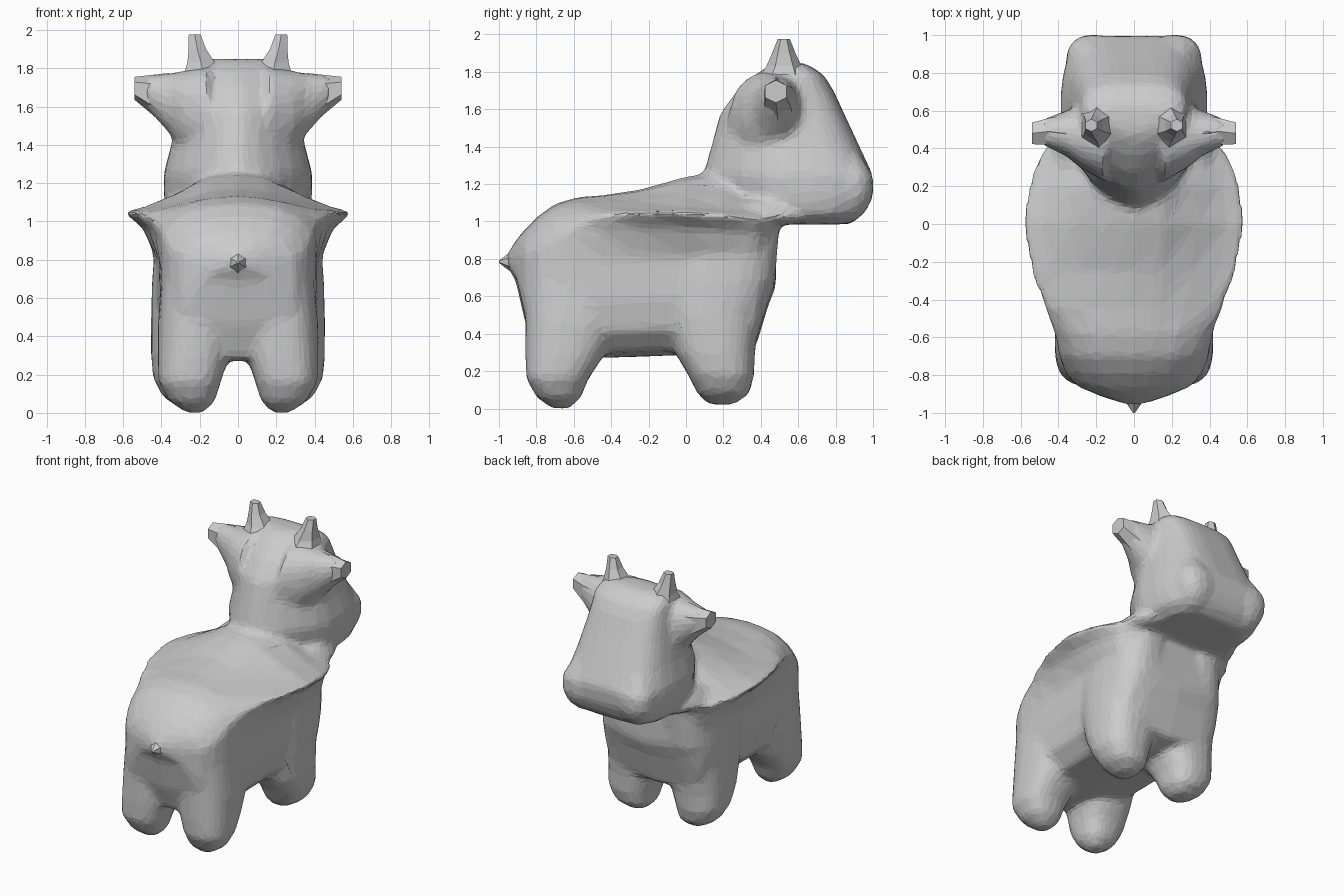
import bpy, bmesh, math


def loft(bm, rings):
    """Skin a closed tube through equal-length rings of points and cap it."""
    loops = [[bm.verts.new(p) for p in ring] for ring in rings]
    n = len(loops[0])
    for a, b in zip(loops, loops[1:]):
        for i in range(n):
            bm.faces.new((a[i], a[(i + 1) % n], b[(i + 1) % n], b[i]))
    bm.faces.new(loops[0][::-1])
    bm.faces.new(loops[-1])


def oval(c0, c1, d0, d1, front=2.5, back=None, n=24):
    """Superellipse spanning c0..c1 and d0..d1; the low-d half may differ."""
    pts = []
    for i in range(n):
        t = 2 * math.pi * (i + 0.5) / n
        c, s = math.cos(t), math.sin(t)
        e = front if s > 0 or back is None else back
        u = math.copysign(abs(c) ** (2 / e), c)
        v = math.copysign(abs(s) ** (2 / e), s)
        pts.append(((c0 + c1) / 2 + u * (c1 - c0) / 2,
                    (d0 + d1) / 2 + v * (d1 - d0) / 2))
    return pts


def z_loft(bm, rows, front=2.5, back=None, n=24):
    """Rows are (z, x0, x1, y0, y1)."""
    loft(bm, [[(x, y, r[0]) for x, y in oval(*r[1:], front, back, n)] for r in rows])


def finish(bm, name):
    bmesh.ops.recalc_face_normals(bm, faces=bm.faces)
    me = bpy.data.meshes.new(name)
    bm.to_mesh(me)
    bm.free()
    ob = bpy.data.objects.new(name, me)
    bpy.context.collection.objects.link(ob)
    return ob


def torso_ring(y, zt, rim, rz, bw, zb):
    """Cross-section with a back, a side rim and a belly."""
    k = min(1, max(0, (rim - bw) / 0.11))
    d, h = zt - rz, rz - zb
    half = [(0.25 * rim, zt - (0.04 + 0.06 * k) * d),
            (0.55 * rim, zt - (0.15 + 0.37 * k) * d),
            (0.82 * rim, zt - (0.5 + 0.37 * k) * d),
            (rim, rz),
            (bw + 0.42 * (rim - bw), rz - 0.11 * h),
            (bw, rz - 0.32 * h),
            (bw, zb + 0.4 * h),
            (bw * 0.93, zb + 0.18 * h),
            (bw * 0.68, zb + 0.03)]
    pts = [(0, zt)] + half + [(0, zb)] + [(-x, z) for x, z in reversed(half)]
    return [(x, y, z) for x, z in pts]


bm = bmesh.new()

# Torso with flared back rim
loft(bm, [torso_ring(*s) for s in [
    (-0.955, 0.83, 0.05, 0.79, 0.05, 0.75),
    (-0.91, 0.90, 0.18, 0.80, 0.18, 0.68),
    (-0.86, 0.96, 0.30, 0.82, 0.30, 0.46),
    (-0.79, 1.03, 0.36, 0.86, 0.36, 0.28),
    (-0.70, 1.095, 0.395, 0.93, 0.395, 0.27),
    (-0.58, 1.13, 0.42, 0.99, 0.405, 0.27),
    (-0.45, 1.14, 0.475, 1.035, 0.41, 0.27),
    (-0.25, 1.17, 0.55, 1.05, 0.415, 0.275),
    (0.0, 1.24, 0.60, 1.05, 0.425, 0.285),
    (0.2, 1.27, 0.57, 1.035, 0.43, 0.285),
    (0.37, 1.2, 0.505, 1.02, 0.41, 0.32),
    (0.44, 1.1, 0.45, 1.015, 0.36, 0.55),
    (0.48, 1.05, 0.36, 1.0, 0.26, 0.65)]])

# Collar easing the rim into the jaw
z_loft(bm, [(0.985, -.37, .37, .2, .72), (1.02, -.445, .445, .0, .8),
            (1.05, -.43, .43, .0, .8), (1.11, -.37, .37, .06, .8)], 2)

# Head with broad muzzle and narrow nape
for front, back, z_rows in ((3.5, 1.6, [
        (0.985, 0.40, 0.88, 0.29),
        (1.04, 0.25, 0.95, 0.37),
        (1.13, 0.14, 0.99, 0.39),
        (1.25, 0.09, 1.0, 0.39),
        (1.40, 0.13, 0.93, 0.35),
        (1.58, 0.18, 0.845, 0.315),
        (1.70, 0.27, 0.79, 0.295),
        (1.78, 0.36, 0.74, 0.285),
        (1.83, 0.44, 0.67, 0.25),
        (1.85, 0.49, 0.62, 0.18)]),):
    z_loft(bm, [(z, -w, w, y0, y1) for z, y0, y1, w in z_rows], front, back)

# Muzzle corners, ear roots and legs
for s in (1, -1):
    z_loft(bm, [(z, s * (.215 - r), s * (.215 + r), .858 - r, .858 + r) for z, r in
                ((1.0, .05), (1.06, .11), (1.14, .145), (1.24, .145), (1.36, .07))], 2.4)
    loft(bm, [[(s * x, y, z) for y, z in oval(*r, 2.2)] for x, *r in [
        (0.15, .22, .68, 1.28, 1.81),
        (0.29, .30, .63, 1.37, 1.785),
        (0.36, .36, .60, 1.46, 1.775),
        (0.45, .40, .57, 1.56, 1.765),
        (0.49, .42, .55, 1.61, 1.755)]])
    for rows in (
        [(0.0, .18, .27, -.72, -.62), (0.06, .12, .36, -.80, -.56),
         (0.16, .09, .415, -.855, -.52), (0.28, .05, .42, -.86, -.44),
         (0.45, .02, .42, -.86, -.36), (0.7, .02, .40, -.86, -.34)],
        [(0.02, .18, .29, .12, .26), (0.08, .12, .39, .06, .34),
         (0.18, .10, .445, .01, .365), (0.30, .05, .455, -.06, .37),
         (0.5, .03, .455, -.12, .395), (0.68, .03, .45, -.15, .475),
         (0.95, .03, .43, -.15, .50)],
    ):
        z_loft(bm, [(z, s * x0, s * x1, y0, y1) for z, x0, x1, y0, y1 in rows])

# Fuse into one skin, soften, then coarsen to visible facets
body = finish(bm, "body")
mod = body.modifiers.new("fuse", 'REMESH')
mod.mode = 'VOXEL'
mod.voxel_size = 0.018
mod = body.modifiers.new("soften", 'SMOOTH')
mod.factor = 0.5
mod.iterations = 18
mod = body.modifiers.new("facet", 'DECIMATE')
mod.ratio = 0.07

# Ear tips and horns, one pair each
for s, side in ((1, "right"), (-1, "left")):
    bm = bmesh.new()
    loft(bm, [[(s * x, y, z) for y, z in oval(*r, 2.3, None, 6)] for x, *r in [
        (0.36, .37, .59, 1.48, 1.775),
        (0.45, .41, .57, 1.56, 1.765),
        (0.54, .415, .545, 1.635, 1.755)]])
    finish(bm, "ear_" + side)

    bm = bmesh.new()
    z_loft(bm, [(z, s * x0, s * x1, y0, y1) for z, x0, x1, y0, y1 in [
        (1.76, .06, .30, .38, .66), (1.83, .11, .275, .43, .62),
        (1.90, .16, .265, .46, .585), (1.975, .19, .262, .49, .555)]], 2, None, 6)
    finish(bm, "horn_" + side)

# Stubby tail
bm = bmesh.new()
loft(bm, [[(r * math.cos(i * math.pi / 3 + .52), y, .785 + r * math.sin(i * math.pi / 3 + .52))
           for i in range(6)] for y, r in ((-.87, .13), (-.93, .06), (-1.0, .006))])
finish(bm, "tail")
